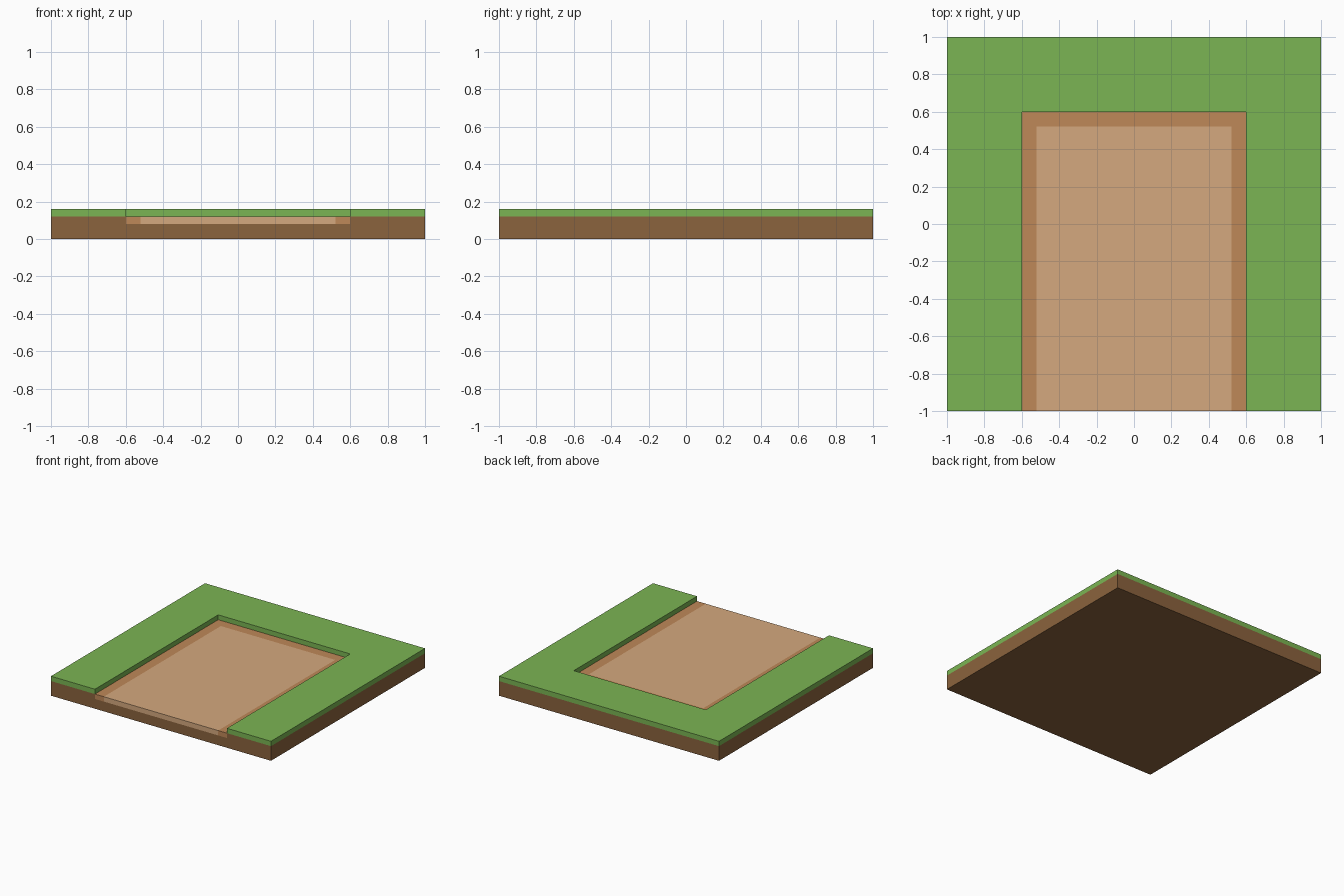
import bpy, bmesh

if "Cube" in bpy.data.objects:
    bpy.data.objects.remove(bpy.data.objects["Cube"])


def material(name, hex_code):
    srgb = [int(hex_code[i:i + 2], 16) / 255 for i in (0, 2, 4)]
    mat = bpy.data.materials.new(name)
    mat.diffuse_color = [((c + 0.055) / 1.055) ** 2.4 for c in srgb] + [1]
    mat.use_nodes = True
    mat.node_tree.nodes["Principled BSDF"].inputs["Base Color"].default_value = mat.diffuse_color
    return mat


def build(name, mat, *prisms):
    """Stack prisms (outline, z0, z1, visible wall indices, top?, bottom?) into one part."""
    bm = bmesh.new()
    for outline, z0, z1, walls, top, bottom in prisms:
        n = len(outline)
        low = [bm.verts.new((x, y, z0)) for x, y in outline]
        high = [bm.verts.new((x, y, z1)) for x, y in outline]
        for i in walls:
            j = (i + 1) % n
            bm.faces.new((low[i], low[j], high[j], high[i]))
        if top:
            bm.faces.new(high)
        if bottom:
            bm.faces.new(low[::-1])
    bmesh.ops.remove_doubles(bm, verts=bm.verts, dist=1e-5)
    bmesh.ops.delete(bm, geom=[v for v in bm.verts if not v.link_faces], context='VERTS')
    mesh = bpy.data.meshes.new(name)
    bm.to_mesh(mesh)
    bm.free()
    mesh.materials.append(mat)
    obj = bpy.data.objects.new(name, mesh)
    bpy.context.collection.objects.link(obj)
    return obj


def u_shape(outer, outer_back, inner, inner_back):
    """Counter-clockwise U outline, open towards the front edge."""
    return [(-outer, -1), (-inner, -1), (-inner, inner_back), (inner, inner_back),
            (inner, -1), (outer, -1), (outer, outer_back), (-outer, outer_back)]


square = [(-1, -1), (1, -1), (1, 1), (-1, 1)]
lawn = u_shape(1, 1, 0.6, 0.6)
border = u_shape(0.6, 0.6, 0.52, 0.52)
centre = [(-0.52, -1), (0.52, -1), (0.52, 0.52), (-0.52, 0.52)]

# Soil block, with a shallow notch where the path sits
build("soil", material("soil", "8B633D"),
      (square, 0, 0.08, range(4), False, True),
      (lawn, 0.08, 0.12, (0, 4, 5, 6, 7), False, False))

# Raised grass around three sides
build("grass", material("grass", "7BB553"), (lawn, 0.12, 0.16, range(8), True, False))

# Dirt path: darker border and pale centre, flush with each other
build("path_border", material("path_border", "BF8858"),
      (border, 0.08, 0.12, (0, 4), True, False))
build("path_centre", material("path_centre", "D5A97E"),
      (centre, 0.08, 0.12, (0,), True, False))
